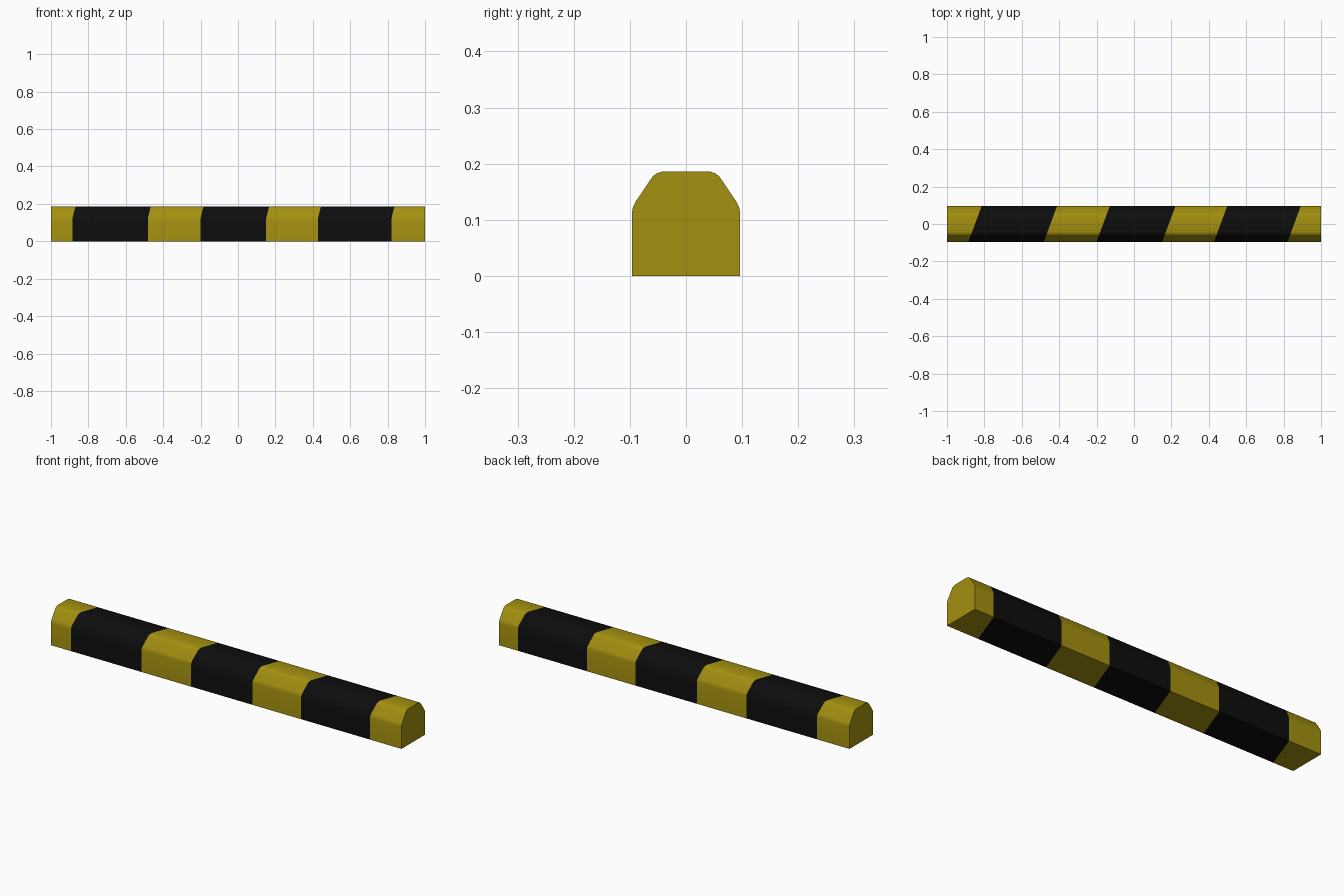
import bpy, bmesh, math
from mathutils import Vector

if "Cube" in bpy.data.objects:
    bpy.data.objects.remove(bpy.data.objects["Cube"])

SLANT = 0.37                                   # stripe lean: dx per dy
CUTS = [-0.85, -0.447, -0.165, 0.186, 0.463, 0.856]

def material(name, colour):
    m = bpy.data.materials.new(name)
    m.diffuse_color = (*colour, 1)
    m.use_nodes = True
    m.node_tree.nodes["Principled BSDF"].inputs["Base Color"].default_value = m.diffuse_color
    return m

# Cross-section: straight sides, rounded corners, chamfered shoulders
half = [(0.096, 0), (0.096, 0.115), (0.0945, 0.123), (0.090, 0.132),
        (0.063, 0.172), (0.059, 0.1775), (0.052, 0.183), (0.042, 0.186)]
profile = half + [(-y, z) for y, z in reversed(half)]

bm = bmesh.new()
face = bm.faces.new([bm.verts.new((-1, y, z)) for y, z in profile])
ext = bmesh.ops.extrude_face_region(bm, geom=[face], use_keep_orig=True)
bmesh.ops.translate(bm, vec=(2, 0, 0),
                    verts=[v for v in ext["geom"] if isinstance(v, bmesh.types.BMVert)])

# Slanted cuts where the colour changes
for c in CUTS:
    bmesh.ops.bisect_plane(bm, geom=bm.verts[:] + bm.edges[:] + bm.faces[:],
                           plane_co=(c, 0, 0), plane_no=Vector((1, -SLANT, 0)).normalized())
bmesh.ops.recalc_face_normals(bm, faces=bm.faces[:])

# Alternate yellow and black between cuts
for f in bm.faces:
    p = f.calc_center_median()
    f.material_index = sum(p.x - SLANT * p.y > c for c in CUTS) % 2

mesh = bpy.data.meshes.new("barrier_bar")
bm.to_mesh(mesh)
bm.free()
mesh.materials.append(material("yellow", (0.37, 0.28, 0.005)))
mesh.materials.append(material("black", (0.004, 0.004, 0.004)))

bar = bpy.data.objects.new("barrier_bar", mesh)
bpy.context.collection.objects.link(bar)
bpy.context.view_layer.objects.active = bar
bar.select_set(True)
bpy.ops.object.shade_smooth_by_angle(angle=math.radians(40))
